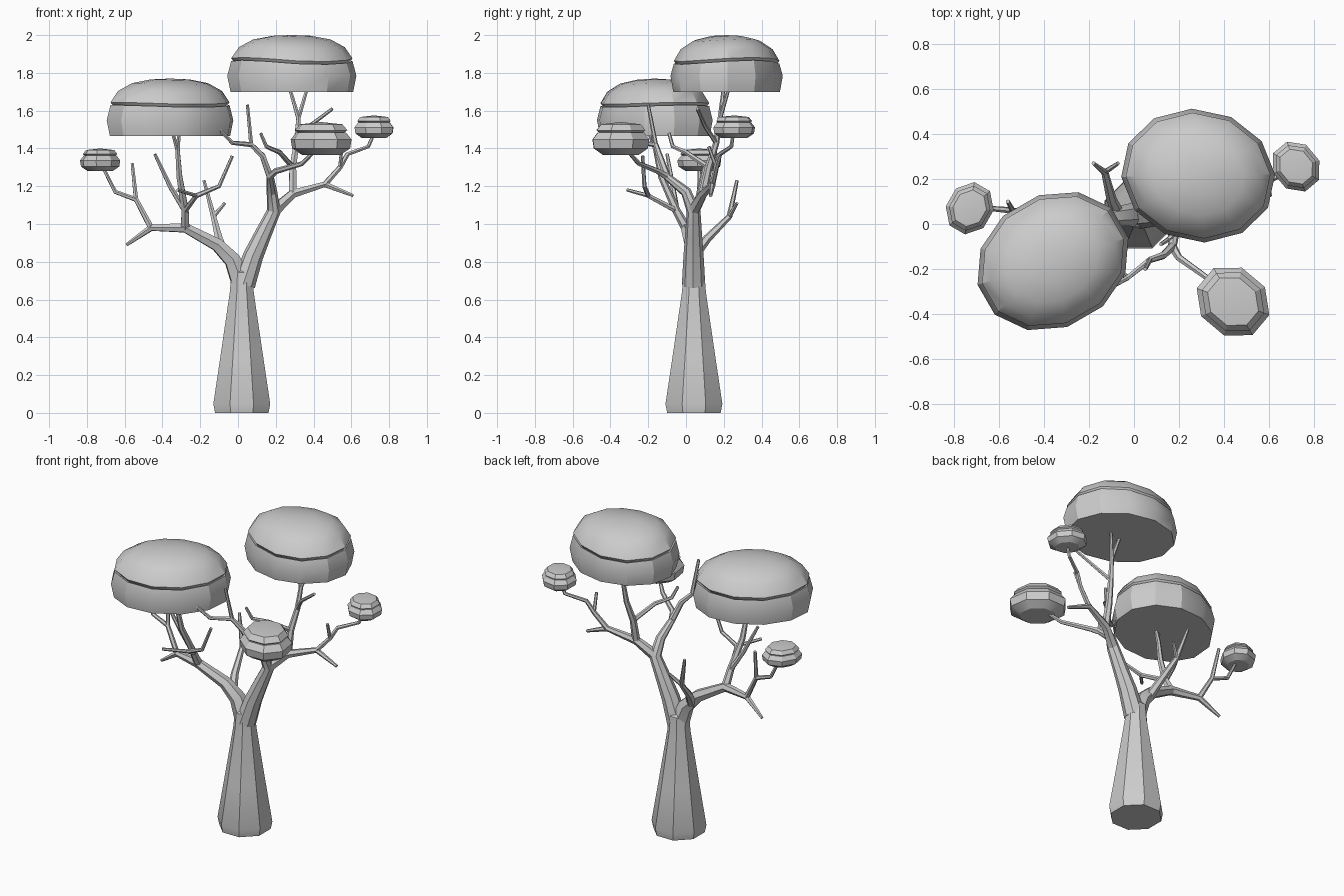
import bpy, bmesh, math
from mathutils import Vector, Matrix

cube = bpy.data.objects.get("Cube")
if cube:
    bpy.data.objects.remove(cube, do_unlink=True)

shade = 0.6
grey = bpy.data.materials.new("plain_grey")
grey.use_nodes = True
grey.diffuse_color = (shade, shade, shade, 1)
grey.node_tree.nodes["Principled BSDF"].inputs["Base Color"].default_value = grey.diffuse_color


def finish(name, bm):
    bmesh.ops.recalc_face_normals(bm, faces=bm.faces)
    mesh = bpy.data.meshes.new(name)
    bm.to_mesh(mesh)
    bm.free()
    mesh.materials.append(grey)
    obj = bpy.data.objects.new(name, mesh)
    bpy.context.collection.objects.link(obj)
    bpy.ops.object.select_all(action='DESELECT')
    obj.select_set(True)
    bpy.context.view_layer.objects.active = obj
    bpy.ops.object.shade_smooth_by_angle(angle=math.radians(28))


def bridge(bm, rings):
    for low, high in zip(rings, rings[1:]):
        for i in range(len(low)):
            bm.faces.new((low[i - 1], low[i], high[i], high[i - 1]))


def limb(name, radius, points, tip=0.009, sides=6):
    """Tube that tapers evenly along its points; returns them so twigs can fork off."""
    bm = bmesh.new()
    points = [Vector(p) for p in points]
    last = len(points) - 1
    side = Vector((0.5, 1, 0))
    rings = []
    for i, point in enumerate(points):
        before = (point - points[max(i - 1, 0)]).normalized()
        after = (points[min(i + 1, last)] - point).normalized()
        axis = (before + after).normalized()
        side = (side - axis * side.dot(axis)).normalized()
        up = axis.cross(side)
        r = radius + (tip - radius) * i / last
        turns = [math.tau * (k + 0.5) / sides for k in range(sides)]
        rings.append([bm.verts.new(point + r * (side * math.cos(t) + up * math.sin(t)))
                      for t in turns])
    bridge(bm, rings)
    bm.faces.new(rings[0])
    bm.faces.new(rings[-1])
    finish(name, bm)
    return points


def turned(name, centre, size, bottom, top, profile, sides, spin=0, bend=0):
    """Elliptical stack of (radius, height) fractions that closes in a shallow peak."""
    bm = bmesh.new()
    turn = Matrix.Rotation(math.radians(spin), 3, 'Z')
    rings = []
    for level, (r, h) in enumerate(profile):
        ring = []
        for i in range(sides):
            t = math.tau * (i + 0.5) / sides
            p = turn @ Vector((size[0] * r * math.cos(t), size[1] * r * math.sin(t), 0))
            # the upper layers droop toward two opposite sides
            sag = bend * r * math.cos(2 * math.atan2(p.y, p.x) + math.tau / 3) if level > 1 else 0
            ring.append(bm.verts.new((centre[0] + p.x, centre[1] + p.y,
                                      bottom + (top - bottom) * h - sag)))
        rings.append(ring)
    bridge(bm, rings)
    bm.faces.new(rings[0])
    peak = bm.verts.new((*centre, top))
    for i in range(sides):
        bm.faces.new((rings[-1][i - 1], rings[-1][i], peak))
    finish(name, bm)


# Trunk: flared foot, narrow neck
stem = [(0.94, 0), (1, 0.06), (0.75, 0.38), (0.42, 0.81), (0.37, 0.94)]
turned("trunk", (0.02, 0.042), (0.163, 0.163), 0, 0.79, stem, 8)

# Left limb and its branches
left = limb("left_limb", 0.058, [(0.02, 0.04, 0.68), (-0.03, 0.04, 0.81), (-0.11, 0.03, 0.89),
                                 (-0.28, 0, 0.98), (-0.46, 0.04, 0.98), (-0.59, 0.07, 0.89)])
outer = limb("left_outer_branch", 0.017, [left[4], (-0.54, 0.06, 1.13), (-0.65, 0.07, 1.17),
                                          (-0.71, 0.07, 1.29)])
limb("left_outer_twig", 0.013, [outer[1], (-0.56, 0.1, 1.32)])
upper = limb("left_upper_branch", 0.026, [left[3], (-0.28, -0.05, 1.07), (-0.31, -0.13, 1.25),
                                          (-0.32, -0.16, 1.39), (-0.31, -0.18, 1.5)])
limb("left_upper_fork", 0.012, [upper[3], (-0.35, -0.2, 1.5)])
limb("left_upper_twig", 0.017, [upper[1], (-0.36, -0.07, 1.2), (-0.44, -0.1, 1.37)])
front = limb("left_front_branch", 0.016, [upper[1], (-0.22, -0.2, 1.15), (-0.1, -0.22, 1.2),
                                          (-0.03, -0.23, 1.36)])
limb("left_front_twig", 0.011, [front[1], (-0.32, -0.31, 1.18)])

# Back branch
back = limb("back_branch", 0.03, [(-0.07, 0.04, 0.83), (-0.1, 0.11, 0.92), (-0.13, 0.23, 1.04),
                                  (-0.18, 0.27, 1.23)])
limb("back_twig", 0.013, [back[2], (-0.07, 0.27, 1.11)])

# Right limb and its branches
right = limb("right_limb", 0.062, [(0.03, 0.04, 0.68), (0.08, 0.04, 0.83), (0.13, 0.04, 0.94),
                                   (0.19, 0.04, 1.07), (0.18, 0, 1.17), (0.17, -0.1, 1.25)],
             tip=0.02, sides=8)
outer = limb("right_outer_branch", 0.034, [right[3], (0.29, 0.09, 1.16), (0.46, 0.14, 1.21),
                                           (0.61, 0.13, 1.15)])
fork = limb("right_outer_fork", 0.016, [outer[2], (0.54, 0.16, 1.3), (0.58, 0.18, 1.37),
                                        (0.69, 0.24, 1.41), (0.72, 0.25, 1.48)])
limb("right_outer_twig", 0.011, [fork[1], (0.55, 0.12, 1.41)])
upper = limb("right_upper_branch", 0.024, [outer[1], (0.29, 0.12, 1.3), (0.31, 0.16, 1.43),
                                           (0.32, 0.18, 1.56), (0.27, 0.2, 1.73)])
limb("right_upper_fork", 0.012, [upper[3], (0.37, 0.23, 1.73)])
limb("right_upper_twig", 0.013, [upper[2], (0.38, 0.1, 1.52), (0.5, 0.06, 1.61)])
limb("right_inner_twig", 0.015, [upper[1], (0.22, 0, 1.38), (0.15, -0.07, 1.41), (0.12, -0.09, 1.48)])
limb("front_branch", 0.02, [right[5], (0.2, -0.15, 1.28), (0.34, -0.25, 1.32), (0.42, -0.32, 1.4)])
inner = limb("front_inner_branch", 0.02, [right[5], (0.13, -0.14, 1.36), (0.07, -0.16, 1.42),
                                          (-0.03, -0.24, 1.43), (-0.1, -0.28, 1.5)])
limb("front_inner_twig", 0.012, [inner[2], (0.05, -0.2, 1.63)])

# Wide foliage pads with a domed upper layer
wide = [(0.95, 0), (1, 0.28), (0.94, 0.52), (0.89, 0.5), (0.94, 0.57), (0.82, 0.77),
        (0.6, 0.91), (0.3, 0.98)]
turned("right_canopy", (0.285, 0.215), (0.345, 0.295), 1.7, 2, wide, 12, spin=-12, bend=0.012)
turned("left_canopy", (-0.36, -0.165), (0.355, 0.295), 1.465, 1.77, wide, 12, spin=30, bend=0.006)

# Small foliage pads
small = [(0.62, 0), (0.95, 0.2), (1, 0.47), (0.82, 0.68), (0.76, 0.68), (0.86, 0.75), (0.7, 0.93)]
for name, centre, size, bottom, spin in (
        ("left_small_canopy", (-0.73, 0.07), 0.12, 1.28, 60),
        ("right_small_canopy", (0.72, 0.255), 0.12, 1.455, -50),
        ("front_small_canopy", (0.44, -0.345), 0.175, 1.365, -40)):
    turned(name, centre, (size, size * 0.87), bottom, bottom + size, small, 8, spin=spin)
